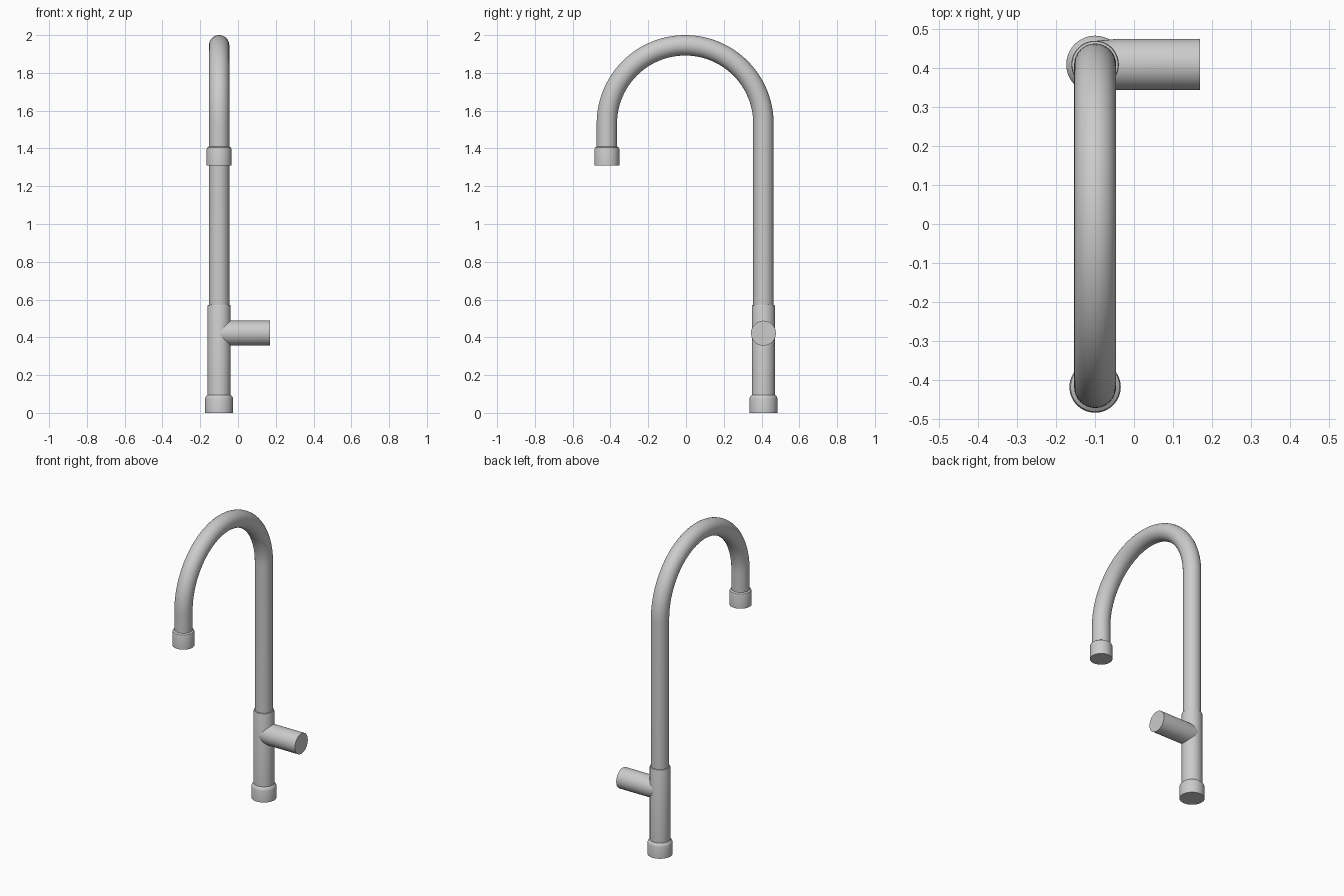
import bpy, bmesh, math
from mathutils import Matrix

if "Cube" in bpy.data.objects:
    bpy.data.objects.remove(bpy.data.objects["Cube"])

X, Y_POST, Y_SPOUT = -0.10, 0.41, -0.419
SIDES = 64


def smooth(obj):
    bpy.ops.object.select_all(action='DESELECT')
    obj.select_set(True)
    bpy.context.view_layer.objects.active = obj
    bpy.ops.object.shade_smooth_by_angle(angle=math.radians(30))


def lathe(name, profile, location, matrix=Matrix()):
    """Closed turned part from (radius, height) pairs."""
    bm = bmesh.new()
    rings = []
    for r, h in profile:
        rings.append([bm.verts.new((r * math.cos(a), r * math.sin(a), h))
                      for a in (2 * math.pi * i / SIDES for i in range(SIDES))])
    for lo, hi in zip(rings, rings[1:]):
        for i in range(SIDES):
            j = (i + 1) % SIDES
            bm.faces.new((lo[i], lo[j], hi[j], hi[i]))
    bm.faces.new(rings[0][::-1])
    bm.faces.new(rings[-1])
    bm.transform(matrix)
    mesh = bpy.data.meshes.new(name)
    bm.to_mesh(mesh)
    bm.free()
    obj = bpy.data.objects.new(name, mesh)
    obj.location = location
    bpy.context.collection.objects.link(obj)
    smooth(obj)
    return obj


# Base collar, valve body and spout tip
lathe("base_collar", [(0.074, 0), (0.074, 0.076), (0.071, 0.085), (0.061, 0.096)],
      (X, Y_POST, 0))
lathe("valve_body", [(0.061, 0.05), (0.061, 0.565), (0.059, 0.571), (0.052, 0.573)],
      (X, Y_POST, 0))
lathe("spout_tip", [(0.066, 1.31), (0.066, 1.395), (0.063, 1.404), (0.054, 1.41)],
      (X, Y_SPOUT, 0))

# Side handle, pointing to +x and blending into the body
lathe("side_handle", [(0.0605, 0), (0.066, 0.06), (0.066, 0.27)],
      (X, Y_POST, 0.422), Matrix.Rotation(math.pi / 2, 4, 'Y'))

# Gooseneck pipe: straight post, half circle, short drop
cy, R = (Y_POST + Y_SPOUT) / 2, (Y_POST - Y_SPOUT) / 2
cz = 2.0 - 0.054 - R
path = [(Y_POST, 0.5)]
path += [(cy + R * math.cos(math.pi * i / 48), cz + R * math.sin(math.pi * i / 48))
         for i in range(49)]
path += [(Y_SPOUT, 1.35)]
curve = bpy.data.curves.new("gooseneck_pipe", 'CURVE')
curve.dimensions = '3D'
curve.bevel_depth = 0.054
curve.bevel_resolution = 14
curve.use_fill_caps = True
spline = curve.splines.new('POLY')
spline.points.add(len(path) - 1)
for p, (y, z) in zip(spline.points, path):
    p.co = (X, y, z, 1)
pipe = bpy.data.objects.new("gooseneck_pipe", curve)
bpy.context.collection.objects.link(pipe)
bpy.ops.object.select_all(action='DESELECT')
pipe.select_set(True)
bpy.context.view_layer.objects.active = pipe
bpy.ops.object.convert(target='MESH')
smooth(bpy.context.view_layer.objects.active)
